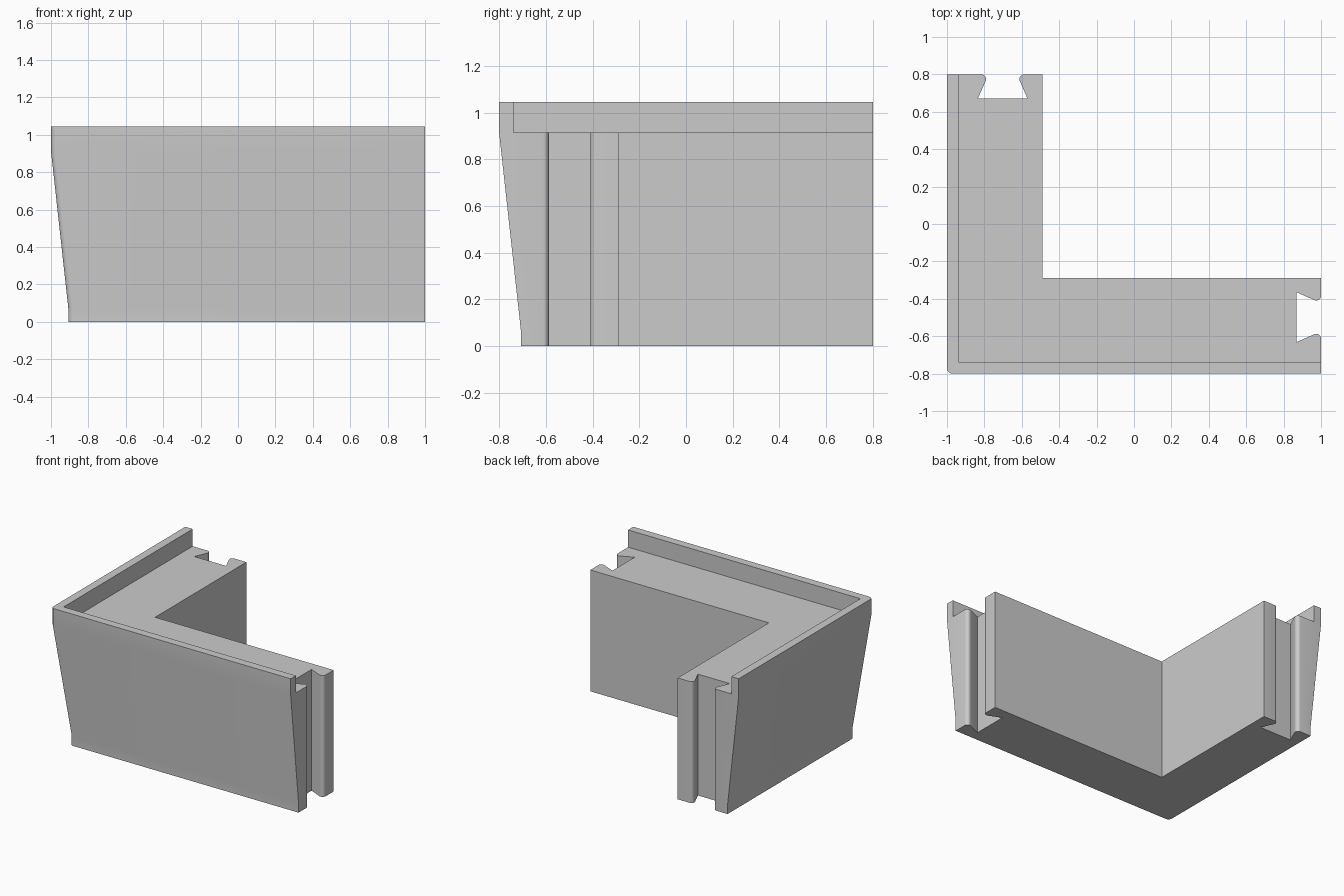
import bpy
import bmesh
from math import sin, cos, pi, radians

cube = bpy.data.objects.get("Cube")
if cube:
    bpy.data.objects.remove(cube, do_unlink=True)

# Main dimensions
X, Y = 1.0, 0.8
FLOOR, TOP = 0.915, 1.045
LIP = 0.062
INNER_X, INNER_Y = -0.49, -0.288
TAPER = 0.093

grey = bpy.data.materials.new("light grey")
grey.use_nodes = True
colour = (0.6, 0.6, 0.6, 1)
grey.diffuse_color = colour
grey.node_tree.nodes["Principled BSDF"].inputs["Base Color"].default_value = colour


def outer_edge(inset):
    """Outer wall from the right end, round the corner, to the back end."""
    r = 0.03
    cx, cy = -X + inset + r, -Y + inset + r
    arc = [(cx - r * sin(a), cy - r * cos(a))
           for a in (i * pi / 12 for i in range(7))]
    return [(X, -Y + inset)] + arc + [(-X + inset, Y)]


def dovetail():
    """Undercut slot with rounded mouth, as (sideways, depth) pairs."""
    r = 0.025
    half = [(0.114 + r * cos(a), r - r * sin(a))
            for a in (radians(90 + i * 19) for i in range(7))]
    half.append((0.133, 0.13))
    return [(-s, d) for s, d in half] + [(s, d) for s, d in reversed(half)]


def inner_edge():
    """Back end slot, inside corner and right end slot."""
    back = [(-0.702 + s, Y - d) for s, d in dovetail()]
    right = [(X - d, -0.498 - s) for s, d in dovetail()]
    corner = [(INNER_X, Y), (INNER_X, INNER_Y), (X, INNER_Y)]
    return back + corner + right


bm = bmesh.new()


def ring(points, z):
    return [bm.verts.new((x, y, z)) for x, y in points]


def walls(low, high, closed=True):
    n = len(low)
    for i in range(n if closed else n - 1):
        j = (i + 1) % n
        bm.faces.new((low[i], low[j], high[j], high[i]))


# Tapered L-shaped body with a slot in each end
rings = [ring(outer_edge(inset) + inner_edge(), z)
         for inset, z in ((TAPER, 0), (TAPER, 0.07), (0, FLOOR))]
bm.faces.new(rings[0])
for low, high in zip(rings, rings[1:]):
    walls(low, high)

# Recessed top floor, ending at the lip
lip_inside = [(X, -Y + LIP), (-X + LIP, -Y + LIP), (-X + LIP, Y)]
bm.faces.new(ring(lip_inside + inner_edge(), FLOOR))

# Raised lip along the two outer sides
lip_line = outer_edge(0) + lip_inside[::-1]
lip_top = ring(lip_line, TOP)
walls(ring(lip_line, FLOOR), lip_top)
bm.faces.new(lip_top)

bmesh.ops.remove_doubles(bm, verts=bm.verts[:], dist=0.0001)
bmesh.ops.recalc_face_normals(bm, faces=bm.faces[:])

mesh = bpy.data.meshes.new("corner_block")
bm.to_mesh(mesh)
bm.free()
mesh.materials.append(grey)
block = bpy.data.objects.new("corner_block", mesh)
bpy.context.collection.objects.link(block)
bpy.ops.object.select_all(action='DESELECT')
block.select_set(True)
bpy.context.view_layer.objects.active = block
bpy.ops.object.shade_smooth_by_angle(angle=radians(30))
